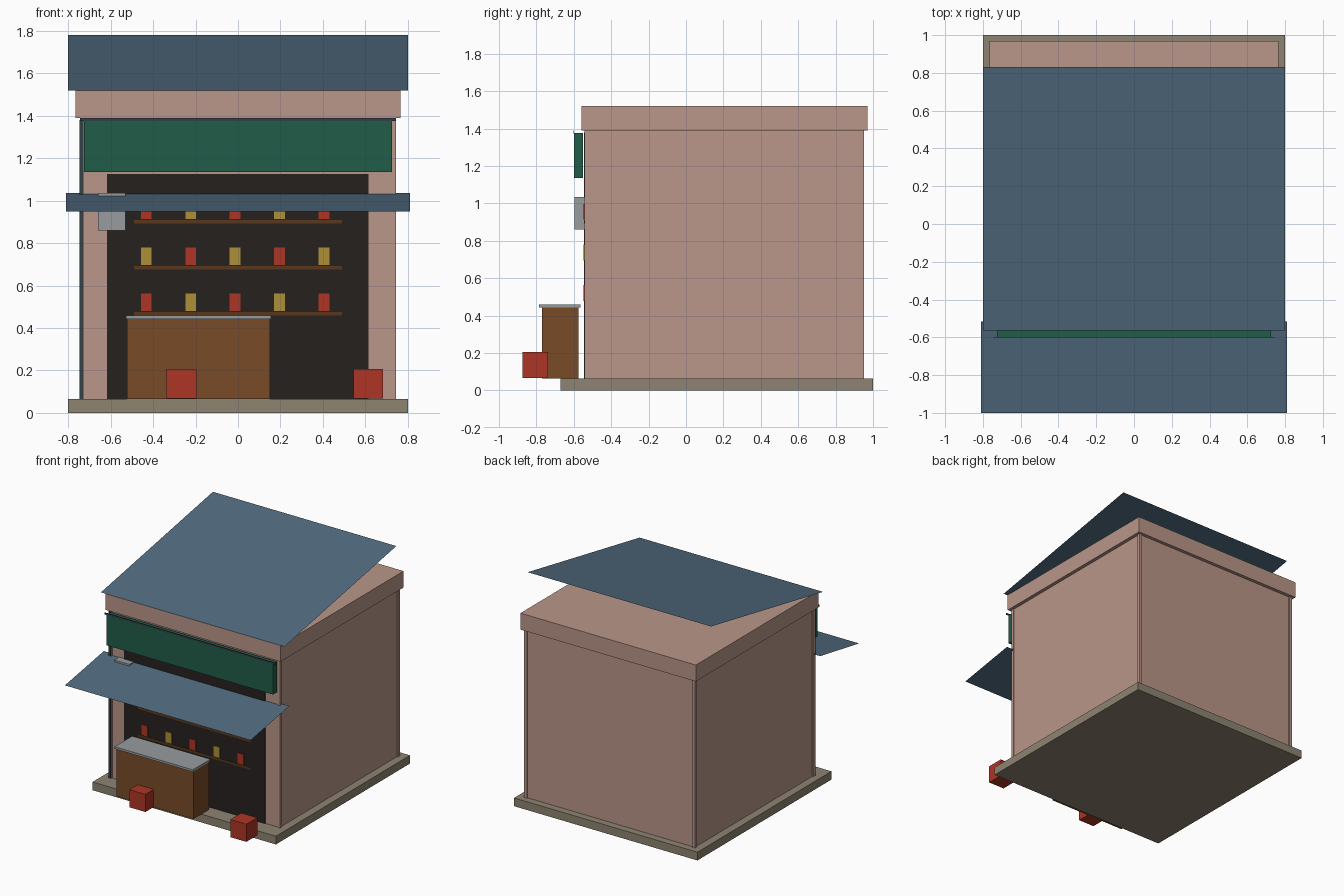
import bpy

if "Cube" in bpy.data.objects:
    bpy.data.objects.remove(bpy.data.objects["Cube"])

def mat(name, rgb):
    m = bpy.data.materials.new(name)
    m.diffuse_color = (*[(c / 255) ** 2.2 for c in rgb], 1)
    m.use_nodes = True
    m.node_tree.nodes["Principled BSDF"].inputs["Base Color"].default_value = m.diffuse_color
    return m

PINK = mat("plaster", (184, 149, 136))
STONE = mat("stone", (140, 130, 112))
BLUE = mat("sheet_metal", (82, 106, 126))
GREEN = mat("sign_green", (38, 92, 74))
DARK = mat("dark_interior", (42, 38, 36))
WIRE = mat("dark_pipe", (56, 66, 72))
WOOD = mat("wood", (120, 76, 44))
SHELF = mat("shelf_wood", (90, 58, 34))
GREY = mat("light_grey", (150, 155, 158))
RED = mat("red", (172, 56, 42))
YELLOW = mat("yellow", (172, 142, 58))

def mesh(name, verts, faces, m):
    me = bpy.data.meshes.new(name)
    me.from_pydata(verts, [], faces)
    me.materials.append(m)
    o = bpy.data.objects.new(name, me)
    bpy.context.collection.objects.link(o)
    return o

def box(name, x0, x1, y0, y1, z0, z1, m):
    v = [(x, y, z) for z in (z0, z1) for x, y in ((x0, y0), (x1, y0), (x1, y1), (x0, y1))]
    f = [(3, 2, 1, 0), (4, 5, 6, 7)] + [(i, (i + 1) % 4, (i + 1) % 4 + 4, i + 4) for i in range(4)]
    return mesh(name, v, f, m)

def sheet(name, hw, y0, z0, y1, z1, m):
    return mesh(name, [(-hw, y0, z0), (hw, y0, z0), (hw, y1, z1), (-hw, y1, z1)], [(0, 1, 2, 3)], m)

# Plinth, walls, corner posts and roof slab
box("plinth", -0.8, 0.8, -0.67, 1.0, 0, 0.065, STONE)
box("walls", -0.737, 0.737, -0.535, 0.943, 0.065, 1.39, PINK)
for sx, side in ((-1, "left"), (1, "right")):
    for y, end in ((-0.542, "front"), (0.928, "back")):
        xs = sorted((sx * 0.722, sx * 0.745))
        box(f"{end}_{side}_post", *xs, y, y + 0.024, 0.065, 1.39, PINK)
box("roof_slab", -0.765, 0.765, -0.56, 0.97, 1.39, 1.52, PINK)

# Thin sloping roof and awning sheets
sheet("roof_sheet", 0.8, -0.565, 1.52, 0.83, 1.78, BLUE)
sheet("awning", 0.81, -1.0, 0.95, -0.515, 1.035, BLUE)

# Sign board, its trim and the pipe down the left corner
box("sign_board", -0.725, 0.725, -0.60, -0.55, 1.135, 1.377, GREEN)
box("sign_trim", -0.745, 0.745, -0.602, -0.598, 1.375, 1.39, WIRE)
box("corner_pipe", -0.747, -0.728, -0.546, -0.541, 0.065, 1.38, WIRE)

# Shop opening with shelves and goods
box("shop_opening", -0.617, 0.615, -0.541, -0.53, 0.065, 1.125, DARK)
for r in range(3):
    z = 0.475 + 0.217 * r
    box(f"shelf_{r}", -0.49, 0.49, -0.545, -0.538, z - 0.017, z, SHELF)
    for c in range(5):
        x = -0.433 + 0.2095 * c
        box(f"goods_{r}_{c}", x - 0.025, x + 0.025, -0.547, -0.538, z + 0.004, z + 0.088,
            (RED, YELLOW)[(r + c) % 2])

# Wall unit, counter and crates
box("wall_unit", -0.66, -0.53, -0.595, -0.535, 0.86, 1.035, GREY)
box("counter", -0.522, 0.15, -0.77, -0.575, 0.065, 0.445, WOOD)
box("counter_top", -0.527, 0.155, -0.785, -0.565, 0.443, 0.46, GREY)
for i, x in enumerate((-0.266, 0.614)):
    box(f"crate_{i}", x - 0.07, x + 0.07, -0.873, -0.737, 0.067, 0.206, RED)
